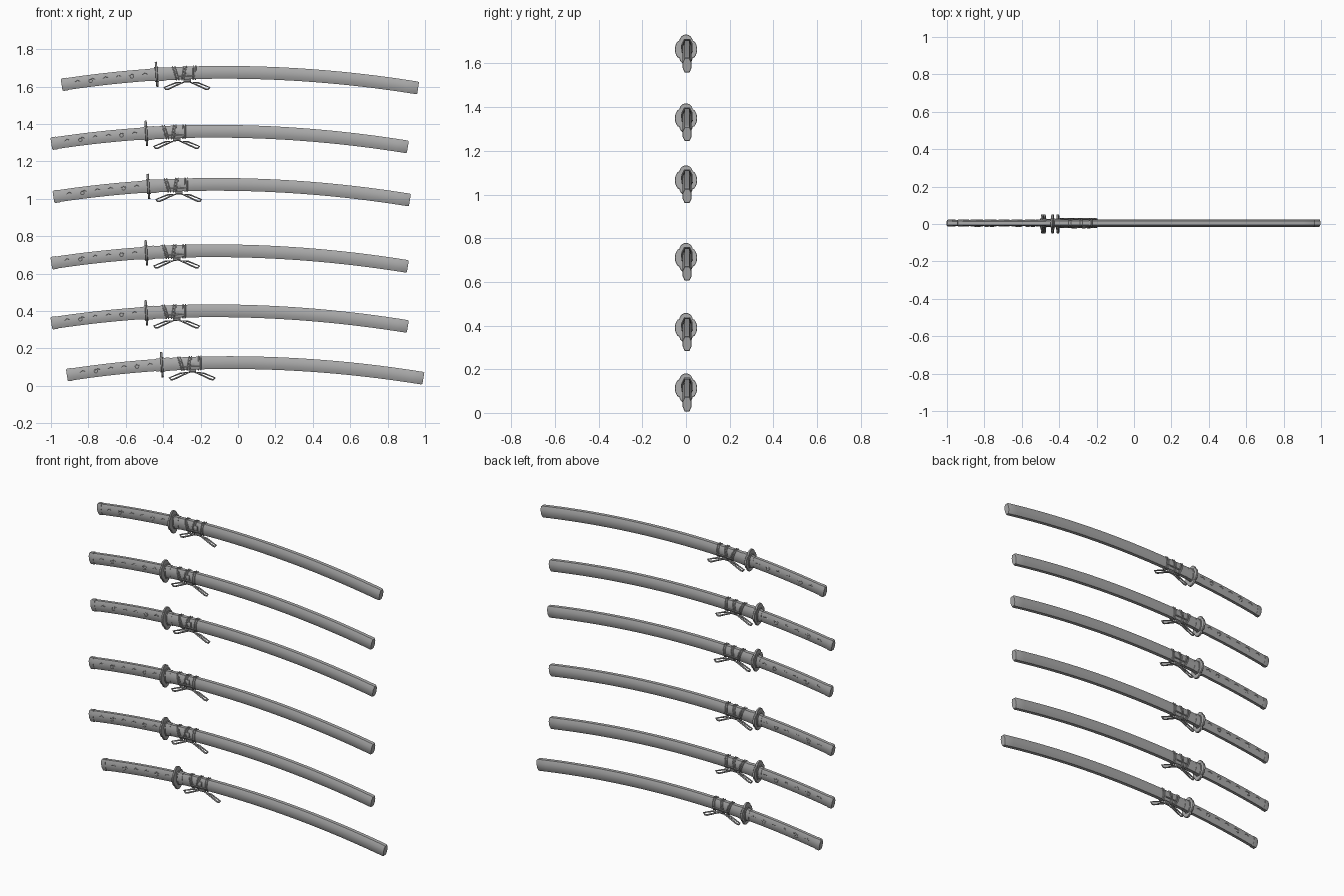
import bpy, bmesh, math
from mathutils import Vector

cube = bpy.data.objects.get("Cube")
if cube:
    bpy.data.objects.remove(cube, do_unlink=True)

grey = bpy.data.materials.new("plain grey")
grey.use_nodes = True
grey.diffuse_color = (0.4, 0.4, 0.4, 1)
grey.node_tree.nodes["Principled BSDF"].inputs["Base Color"].default_value = (0.4, 0.4, 0.4, 1)

MID_Y = 0.005
# Offsets of the six stacked swords, bottom to top
OFFSETS = [(0, 0), (-0.083, 0.277), (-0.083, 0.598), (-0.072, 0.953), (-0.083, 1.237), (-0.028, 1.552)]


def on_sword(x, across=0, up=0):
    """Point in the curved frame of the sword."""
    d = x + 0.05
    bend = 0.0895 if d < 0 else 0.0777
    normal = Vector((2 * bend * d, 0, 1)).normalized()
    return Vector((x, MID_Y + across, 0.124 - bend * d * d)) + normal * up


def repeat(name, mesh, angle=30):
    """Place one copy of a part on every sword."""
    mesh.materials.clear()
    mesh.materials.append(grey)
    for poly in mesh.polygons:
        poly.material_index = 0
    for i, (x, z) in enumerate(OFFSETS):
        ob = bpy.data.objects.new(f"{name}_{i + 1}", mesh)
        ob.location = (x, 0, z)
        bpy.context.collection.objects.link(ob)
    bpy.ops.object.select_all(action="DESELECT")
    ob.select_set(True)
    bpy.context.view_layer.objects.active = ob
    bpy.ops.object.shade_smooth_by_angle(angle=math.radians(angle))


def octagon(w, h):
    half = [(w, -h * 0.42), (w, h * 0.42), (w * 0.55, h), (-w * 0.55, h)]
    return half + [(-a, -b) for a, b in half]


def sweep(name, section, stations):
    """Skin a section along the curve; stations are (x, scale)."""
    bm = bmesh.new()
    rings = [[bm.verts.new(on_sword(x, a * s, b * s)) for a, b in section] for x, s in stations]
    n = len(section)
    for r0, r1 in zip(rings, rings[1:]):
        for i in range(n):
            bm.faces.new((r0[i], r0[(i + 1) % n], r1[(i + 1) % n], r1[i]))
    bm.faces.new(rings[0])
    bm.faces.new(rings[-1])
    bmesh.ops.recalc_face_normals(bm, faces=bm.faces)
    mesh = bpy.data.meshes.new(name)
    bm.to_mesh(mesh)
    bm.free()
    repeat(name, mesh)


def span(x0, x1, n):
    return [(x0 + (x1 - x0) * i / n, 1) for i in range(n + 1)]


def cord(name, points, radius, closed=False):
    """Thin cord through the given points."""
    curve = bpy.data.curves.new(name, "CURVE")
    curve.dimensions = "3D"
    curve.bevel_depth = radius
    curve.bevel_resolution = 1
    curve.use_fill_caps = True
    spline = curve.splines.new("POLY")
    spline.points.add(len(points) - 1)
    for p, co in zip(spline.points, points):
        p.co = (*co, 1)
    spline.use_cyclic_u = closed
    ob = bpy.data.objects.new(name, curve)
    mesh = bpy.data.meshes.new_from_object(ob)
    bpy.data.objects.remove(ob)
    repeat(name, mesh)


# Scabbard with a slightly wider mouth
sweep("scabbard", octagon(0.02, 0.034), span(-0.37, 0.985, 24) + [(0.991, 0.9)])
sweep("scabbard_mouth", octagon(0.021, 0.036), span(-0.4, -0.365, 2))

# Grip, end cap and collar
sweep("grip", octagon(0.017, 0.032), span(-0.89, -0.41, 10))
sweep("grip_cap", octagon(0.0185, 0.034), [(-0.915, 0.85), (-0.909, 1), (-0.885, 1)])
sweep("grip_collar", octagon(0.0185, 0.034), span(-0.44, -0.41, 1))

# Four-lobed guard with washers either side
lobes = []
for i in range(40):
    t = 2 * math.pi * i / 40
    r = 0.84 + 0.16 * abs(math.cos(2 * t)) ** 0.6
    lobes.append((0.051 * r * math.cos(t) - MID_Y, 0.068 * r * math.sin(t)))
sweep("guard", lobes, [(-0.413, 0.97), (-0.411, 1), (-0.403, 1), (-0.401, 0.97)])
sweep("guard_washer", octagon(0.024, 0.04), span(-0.418, -0.396, 1))

# Raised wrap ridges and ornaments on both sides of the grip
for side, label in ((-1, "front"), (1, "back")):
    for i, x in enumerate((-0.83, -0.75, -0.68, -0.61, -0.54, -0.47)):
        ridge = [on_sword(x + dx, side * 0.017, up) for dx, up in ((-0.014, 0.004), (0, 0.013), (0.014, 0.006))]
        cord(f"grip_ridge_{label}_{i + 1}", ridge, 0.0025)
    for i, x in enumerate((-0.76, -0.54)):
        ring = [on_sword(x + 0.01 * math.cos(k * math.pi / 4), side * 0.017, 0.01 * math.sin(k * math.pi / 4))
                for k in range(8)]
        cord(f"grip_ornament_{label}_{i + 1}", ring, 0.003, True)

# Cord bands wrapped round the scabbard, leaning a little
wrap = octagon(0.0225, 0.0365)
for i, (x, lean) in enumerate(((-0.305, -0.25), (-0.26, 0.2), (-0.205, 0.05))):
    for step in (-0.006, 0.006):
        band = [on_sword(x + step + lean * b, a, b) for a, b in wrap]
        cord(f"cord_band_{i + 1}_{'a' if step < 0 else 'b'}", band, 0.0035, True)

# Straight cord along the lower side and knob on the front
for side in (-1, 1):
    run = [on_sword(x, side * 0.0225, -0.018) for x in (-0.3, -0.25, -0.2)]
    cord("cord_run_front" if side < 0 else "cord_run_back", run, 0.0035)
knob = [(a - 0.021, b + 0.002) for a, b in octagon(0.007, 0.014)]
sweep("cord_knob", knob, span(-0.25, -0.232, 1))

# Bow hanging below: a knot and two long loops
sweep("bow_knot", [(a, b - 0.041) for a, b in octagon(0.011, 0.009)], span(-0.265, -0.225, 1))
for side, label in ((-1, "right"), (1, "left")):
    outline = ((0.01, 0.072), (0.06, 0.068), (0.122, 0.043), (0.113, 0.033), (0.1, 0.034), (0.045, 0.06))
    loop = [Vector((-0.245 + side * dx, MID_Y, z)) for dx, z in outline]
    cord(f"bow_loop_{label}", loop, 0.005, True)
